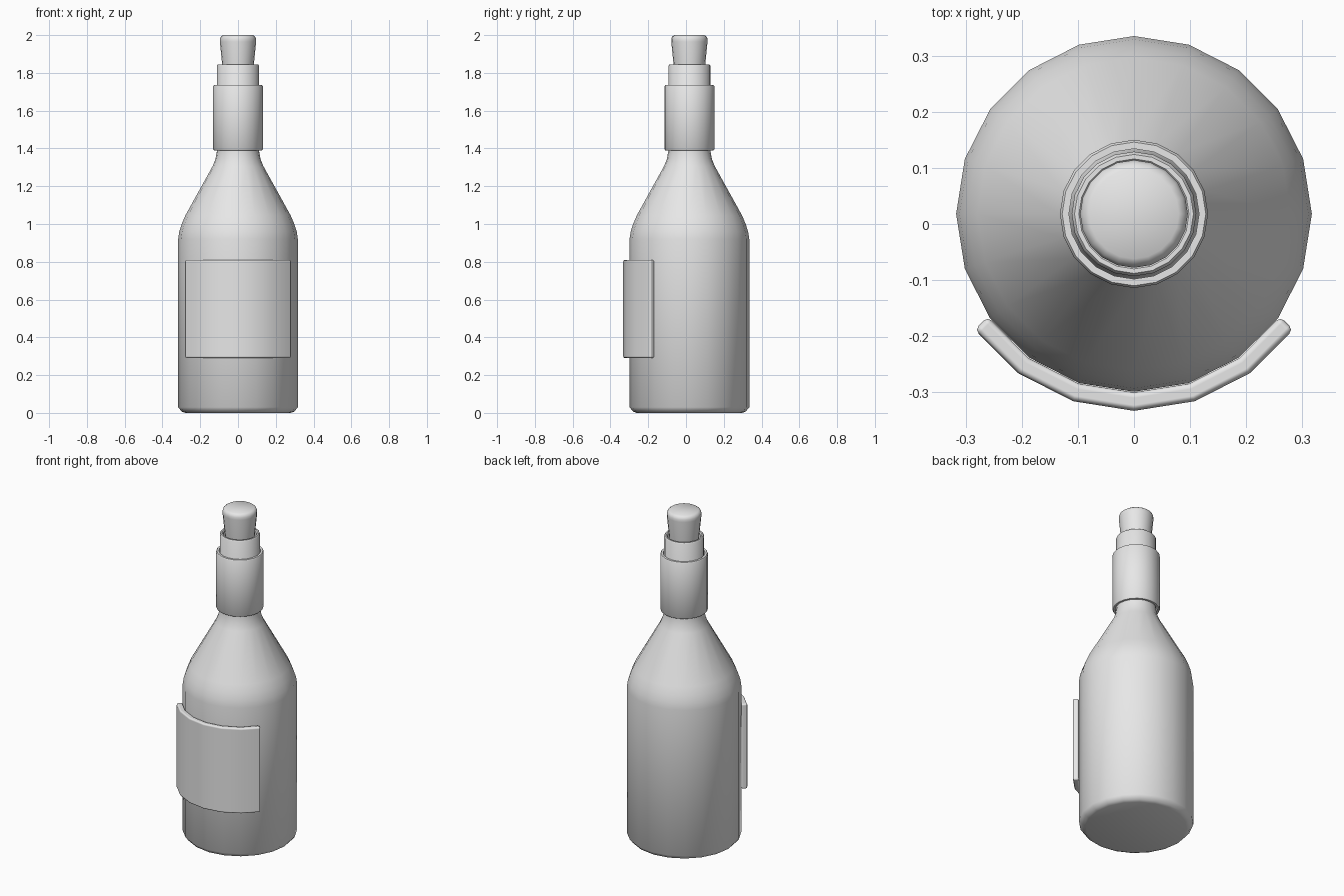
import bpy
import bmesh
from math import sin, cos, pi, radians

cube = bpy.data.objects.get("Cube")
if cube:
    bpy.data.objects.remove(cube, do_unlink=True)

SIDES = 20
AXIS_Y = 0.018

grey = bpy.data.materials.new("plain grey")
grey.use_nodes = True
grey.diffuse_color = (0.8, 0.8, 0.8, 1)
grey.node_tree.nodes["Principled BSDF"].inputs["Base Color"].default_value = grey.diffuse_color


def finish(name, bm):
    """Turn a bmesh into a smooth object that stands on the bottle axis."""
    bmesh.ops.recalc_face_normals(bm, faces=bm.faces)
    mesh = bpy.data.meshes.new(name)
    bm.to_mesh(mesh)
    bm.free()
    mesh.materials.append(grey)
    mesh.shade_smooth()
    mesh.set_sharp_from_angle(angle=radians(40))
    obj = bpy.data.objects.new(name, mesh)
    obj.location.y = AXIS_Y
    bpy.context.collection.objects.link(obj)
    return obj


def lathe(name, profile, closed=False):
    """Spin (radius, height) points; open profiles get capped ends."""
    bm = bmesh.new()
    rings = [[bm.verts.new((r * cos(2 * pi * i / SIDES), r * sin(2 * pi * i / SIDES), z))
              for i in range(SIDES)] for r, z in profile]
    pairs = list(zip(rings, rings[1:]))
    if closed:
        pairs.append((rings[-1], rings[0]))
    else:
        bm.faces.new(rings[0])
        bm.faces.new(rings[-1])
    for low, high in pairs:
        for i in range(SIDES):
            j = (i + 1) % SIDES
            bm.faces.new((low[i], low[j], high[j], high[i]))
    return finish(name, bm)


# Glass bottle with chamfered base, sloping shoulder and recessed mouth
lathe("bottle", [
    (0.28, 0), (0.298, 0.007), (0.317, 0.03), (0.317, 0.92), (0.311, 0.96),
    (0.298, 1.0), (0.279, 1.045), (0.135, 1.305), (0.119, 1.345), (0.111, 1.39),
    (0.111, 1.838), (0.106, 1.845), (0.098, 1.845), (0.092, 1.838), (0.092, 1.8)])

# Wrapped sleeve around the neck
lathe("neck_sleeve", [
    (0.116, 1.39), (0.128, 1.39), (0.132, 1.396), (0.132, 1.729),
    (0.128, 1.735), (0.116, 1.735)], closed=True)

# Tapered stopper with rounded top
lathe("cork", [
    (0.079, 1.79), (0.084, 1.845), (0.096, 1.965), (0.096, 1.98),
    (0.091, 1.992), (0.08, 2.0)])

# Curved label: a bent sheet thickened inwards with rounded edges
bm = bmesh.new()
columns = []
for step in range(-3, 4):
    a = step * 2 * pi / SIDES
    columns.append([bm.verts.new((0.351 * sin(a), -0.351 * cos(a), z)) for z in (0.29, 0.81)])
for left, right in zip(columns, columns[1:]):
    bm.faces.new((left[0], right[0], right[1], left[1]))
label = finish("label", bm)
solid = label.modifiers.new("thickness", 'SOLIDIFY')
solid.thickness = 0.033
solid.offset = -1
if label.data.polygons[0].normal.y > 0:
    label.data.flip_normals()
bevel = label.modifiers.new("rounded edges", 'BEVEL')
bevel.width = 0.01
bevel.segments = 2
bevel.limit_method = 'ANGLE'
bevel.angle_limit = radians(40)
bevel.harden_normals = True
